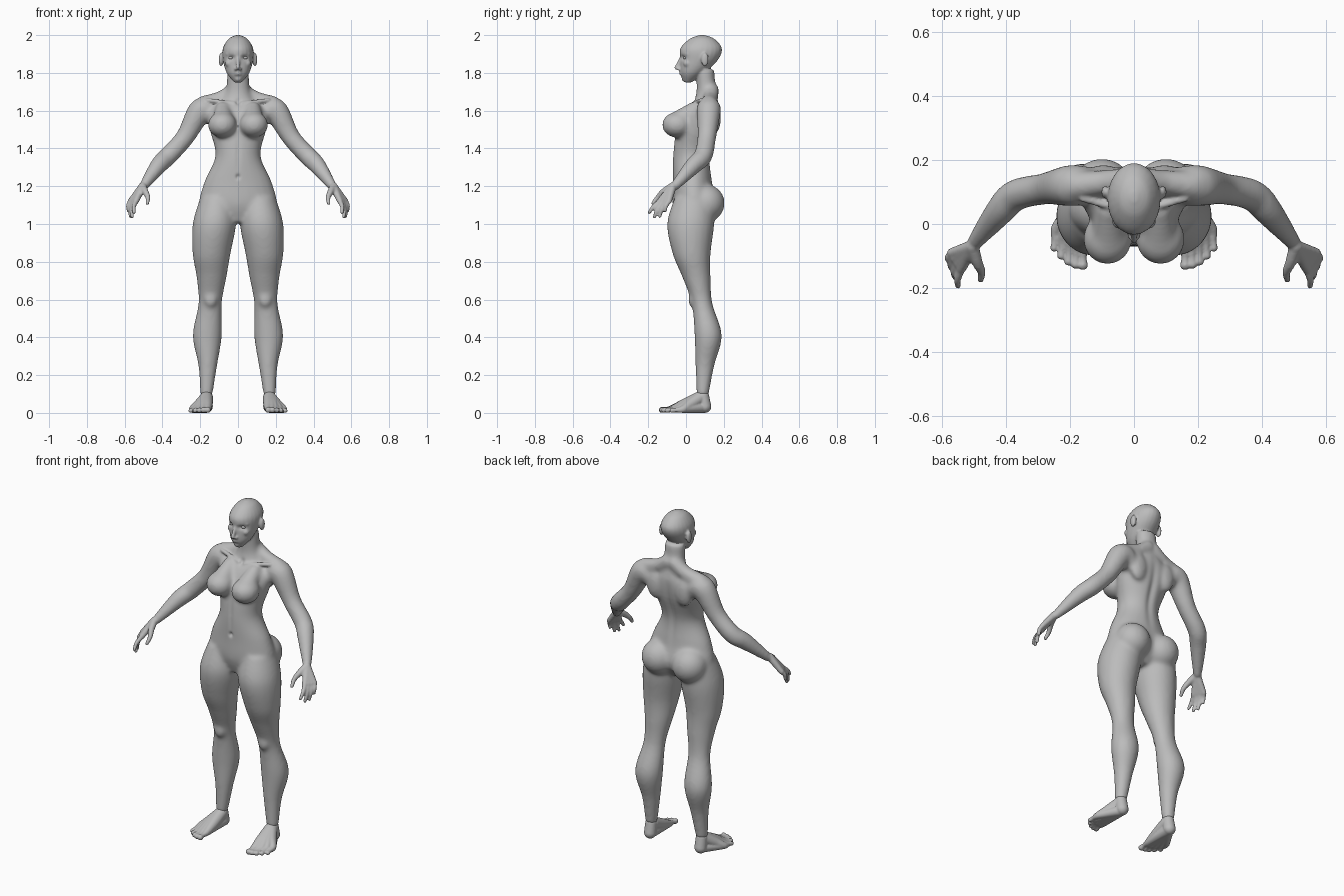
import bpy, bmesh, math
from mathutils import Vector

if "Cube" in bpy.data.objects:
    bpy.data.objects.remove(bpy.data.objects["Cube"], do_unlink=True)

SIDES = 24
grey = bpy.data.materials.new("clay_grey")
grey.use_nodes = True
grey.diffuse_color = (0.5, 0.5, 0.5, 1)
grey.node_tree.nodes["Principled BSDF"].inputs["Base Color"].default_value = grey.diffuse_color
circle = [(math.cos(math.tau * i / SIDES), math.sin(math.tau * i / SIDES)) for i in range(SIDES)]


def spline(keys, steps=6):
    """Smooth curve through tuples of any length."""
    keys = [Vector(key) for key in keys]
    padded = [keys[0], *keys, keys[-1]]
    result = []
    for before, start, end, after in zip(padded, padded[1:], padded[2:], padded[3:]):
        leave, arrive = (end - before) / 2, (after - start) / 2
        for i in range(steps):
            t = i / steps
            blend = t * t * (3 - 2 * t)
            bend = leave * (t * (1 - t) ** 2) - arrive * (t * t * (1 - t))
            result.append(start.lerp(end, blend) + bend)
    return result + [keys[-1]]


def skin(parts, rings):
    """Join rings of points into a closed tube, on both sides of the body."""
    for side in (1, -1):
        loops = [[parts.verts.new((side * x, y, z)) for x, y, z in ring] for ring in rings]
        for lower, upper in zip(loops, loops[1:]):
            for i in range(SIDES):
                j = (i + 1) % SIDES
                parts.faces.new((lower[i], lower[j], upper[j], upper[i]))
        parts.faces.new(loops[0][::-1])
        parts.faces.new(loops[-1])


def column(parts, **sections):
    """Loft of level ovals: height, inner side, outer side, front, back."""
    rings = []
    for z, inner, outer, front, back in spline(sections.values()):
        x, width = (inner + outer) / 2, (outer - inner) / 2
        y, depth = (front + back) / 2, (back - front) / 2
        rings.append([(x + c * width, y + s * depth, z) for c, s in circle])
    skin(parts, rings)


def trunk(parts, **sections):
    """Column centred on the body: height, half width, front, back."""
    column(parts, **{name: (z, -half, half, front, back)
                     for name, (z, half, front, back) in sections.items()})


def blob(parts, centre, radii):
    """Ellipsoid."""
    rings = []
    for i in range(1, SIDES):
        angle = math.pi * i / SIDES
        size, level = math.sin(angle), -math.cos(angle)
        rings.append([[o + r * u for o, r, u in zip(centre, radii, (c * size, s * size, level))]
                      for c, s in circle])
    skin(parts, rings)


def limb(parts, **joints):
    """Round tube with domed ends through joints: x, y, z, radius."""
    path = spline(joints.values())
    rings = []
    for i, joint in enumerate(path):
        ahead, behind = path[min(i + 1, len(path) - 1)], path[max(i - 1, 0)]
        turn = (ahead - behind).to_3d().to_track_quat("Z", "Y")
        rings.append([joint.to_3d() + turn @ Vector((c, s, 0)) * joint.w for c, s in circle])
    skin(parts, rings)
    for end in (path[0], path[-1]):
        blob(parts, end.to_3d(), [end.w] * 3)


def finish(parts, name):
    """Make an object from the parts."""
    mesh = bpy.data.meshes.new(name)
    parts.to_mesh(mesh)
    parts.free()
    mesh.materials.append(grey)
    mesh.shade_smooth()
    obj = bpy.data.objects.new(name, mesh)
    bpy.context.collection.objects.link(obj)
    return obj


def fuse(parts, voxel, passes):
    """Turn overlapping parts into one softened skin."""
    helper = finish(parts, "helper")
    remesh = helper.modifiers.new("fuse", "REMESH")
    remesh.mode, remesh.voxel_size = "VOXEL", voxel
    soften = helper.modifiers.new("soften", "SMOOTH")
    soften.factor, soften.iterations = 0.5, passes
    fused = bmesh.new()
    fused.from_object(helper, bpy.context.evaluated_depsgraph_get())
    bpy.data.objects.remove(helper, do_unlink=True)
    return fused


def dent(parts, centre, radii, depth):
    """Press a soft hollow into the skin, on both sides."""
    for vert in parts.verts:
        place = (abs(vert.co.x), vert.co.y, vert.co.z)
        distance = sum(((p - c) / r) ** 2 for p, c, r in zip(place, centre, radii))
        if distance < 6:
            vert.co -= vert.normal * depth * math.exp(-distance)


# Trunk and legs
body = bmesh.new()
trunk(body, collar=(1.66, .06, .05, .17), shoulders=(1.6, .16, 0, .18), chest=(1.5, .15, -.05, .17),
      waist=(1.36, .12, -.07, .13), belly=(1.22, .18, -.07, .14), hips=(1.1, .2, -.07, .16),
      crotch=(1.01, .1, -.04, .1))
trunk(body, neck_base=(1.62, .11, .03, .18), neck=(1.7, .065, .055, .16), nape=(1.82, .06, .05, .15))
column(body, pelvis=(1.14, .02, .2, -.06, .15), hip=(1, .01, .24, -.1, .15),
       thigh=(.84, .04, .24, -.07, .13), lower_thigh=(.72, .06, .22, -.02, .13),
       knee=(.58, .085, .21, .03, .14), calf=(.41, .085, .24, .045, .19),
       shin=(.25, .11, .21, .05, .15), ankle=(.09, .135, .2, .055, .12))

# Breasts, buttocks, shoulder blades and kneecaps
limb(body, upper_breast=(.08, .045, 1.61, .04), breast=(.08, -.04, 1.54, .06))
blob(body, centre=(.083, -.047, 1.525), radii=(.077, .08, .068))
blob(body, centre=(.1, .105, 1.11), radii=(.1, .1, .1))
blob(body, centre=(.095, .15, 1.56), radii=(.055, .035, .085))
blob(body, centre=(.145, .04, .6), radii=(.035, .03, .045))

# Arms and sloping shoulders
limb(body, nape=(.02, .135, 1.71, .04), slope=(.09, .13, 1.665, .04), shoulder=(.18, .12, 1.635, .045))
limb(body, armpit=(.15, .12, 1.59, .06), shoulder=(.2, .12, 1.6, .065), upper_arm=(.28, .11, 1.46, .05),
     elbow=(.37, .09, 1.36, .05), forearm=(.42, .04, 1.31, .046), wrist=(.5, -.06, 1.2, .026))
body = fuse(body, voxel=.01, passes=12)

# Head and ears
trunk(body, chin=(1.75, .02, -.01, .03), jaw=(1.8, .06, -.03, .1), cheeks=(1.87, .08, -.03, .17),
      forehead=(1.93, .08, -.03, .19), scalp=(1.98, .05, .02, .15), crown=(2, .01, .07, .1))
blob(body, centre=(.09, .1, 1.87), radii=(.012, .02, .036))

# Nose, lips, chin, cheekbones and brows
limb(body, bridge=(0, -.026, 1.88, .008), tip=(0, -.05, 1.828, .011))
blob(body, centre=(.011, -.037, 1.82), radii=(.009, .012, .007))
for lip in (1.804, 1.793):
    blob(body, centre=(0, -.025, lip), radii=(.02, .012, .006))
blob(body, centre=(0, -.012, 1.768), radii=(.016, .012, .012))
blob(body, centre=(.048, .006, 1.85), radii=(.02, .02, .02))
limb(body, inner_brow=(.016, -.026, 1.9, .006), outer_brow=(.06, .005, 1.9, .006))

# Collarbones
limb(body, throat=(.014, .037, 1.637, .011), shoulder=(.16, .08, 1.655, .011))

# Hands: four fingers spread between the index and little finger, then the thumb
wrist = Vector((.505, -.07, 1.2))
index_knuckle, little_knuckle = Vector((.54, -.14, 1.12)), Vector((.57, -.09, 1.12))
index_tip, little_tip = Vector((.55, -.195, 1.06)), Vector((.58, -.11, 1.07))
for finger in range(4):
    across = finger / 3
    reach = Vector((0, 0, -.03)) * math.sin(math.pi * across)
    knuckle = index_knuckle.lerp(little_knuckle, across)
    tip = index_tip.lerp(little_tip, across) + reach
    bend = knuckle.lerp(tip, .5) + Vector((.007, -.006, 0))
    limb(body, wrist=(*wrist, .021), knuckle=(*knuckle, .015))
    limb(body, knuckle=(*knuckle, .0125), bend=(*bend, .0115), tip=(*tip, .009))
limb(body, wrist=(*wrist, .02), base=(.49, -.12, 1.17, .017), joint=(.477, -.15, 1.14, .013),
     tip=(.48, -.175, 1.11, .01))
body = fuse(body, voxel=.006, passes=3)

# Eye sockets, navel, throat notch, breastbone and spine groove
body.normal_update()
dent(body, centre=(.037, -.018, 1.88), radii=(.017, .03, .012), depth=.011)
dent(body, centre=(0, -.07, 1.25), radii=(.01, .03, .012), depth=.012)
dent(body, centre=(0, .04, 1.645), radii=(.014, .03, .016), depth=.01)
dent(body, centre=(0, -.06, 1.36), radii=(.012, .04, .09), depth=.005)
dent(body, centre=(0, .16, 1.43), radii=(.022, .08, .17), depth=.011)
finish(body, "body")

# Eyes
eyes = bmesh.new()
blob(eyes, centre=(.037, 0, 1.88), radii=(.014, .014, .01))
bmesh.ops.recalc_face_normals(eyes, faces=eyes.faces)
finish(eyes, "eyes")

# Feet: ankle to heel, then an instep fanning out to five toes
feet = bmesh.new()
limb(feet, ankle=(.167, .09, .09, .032), heel=(.167, .1, .034, .034))
big_toe, little_toe = Vector((.16, -.128, .016)), Vector((.25, -.075, .012))
for toe in range(5):
    across = toe / 4
    tip = big_toe.lerp(little_toe, across) - Vector((0, .015, 0)) * math.sin(math.pi * across)
    ball = tip + Vector((-.01 * across, .06, .008))
    limb(feet, ankle=(.167, .075, .08, .035), instep=(*ball.lerp((.167, .06, .07), .5), .03),
         ball=(*ball, .02), joint=(*tip.lerp(ball, .4), .012), tip=(*tip, tip.z))
    limb(feet, heel=(.167, .09, .03, .03), sole=(*ball, .02))
finish(fuse(feet, voxel=.0045, passes=3), "feet")
